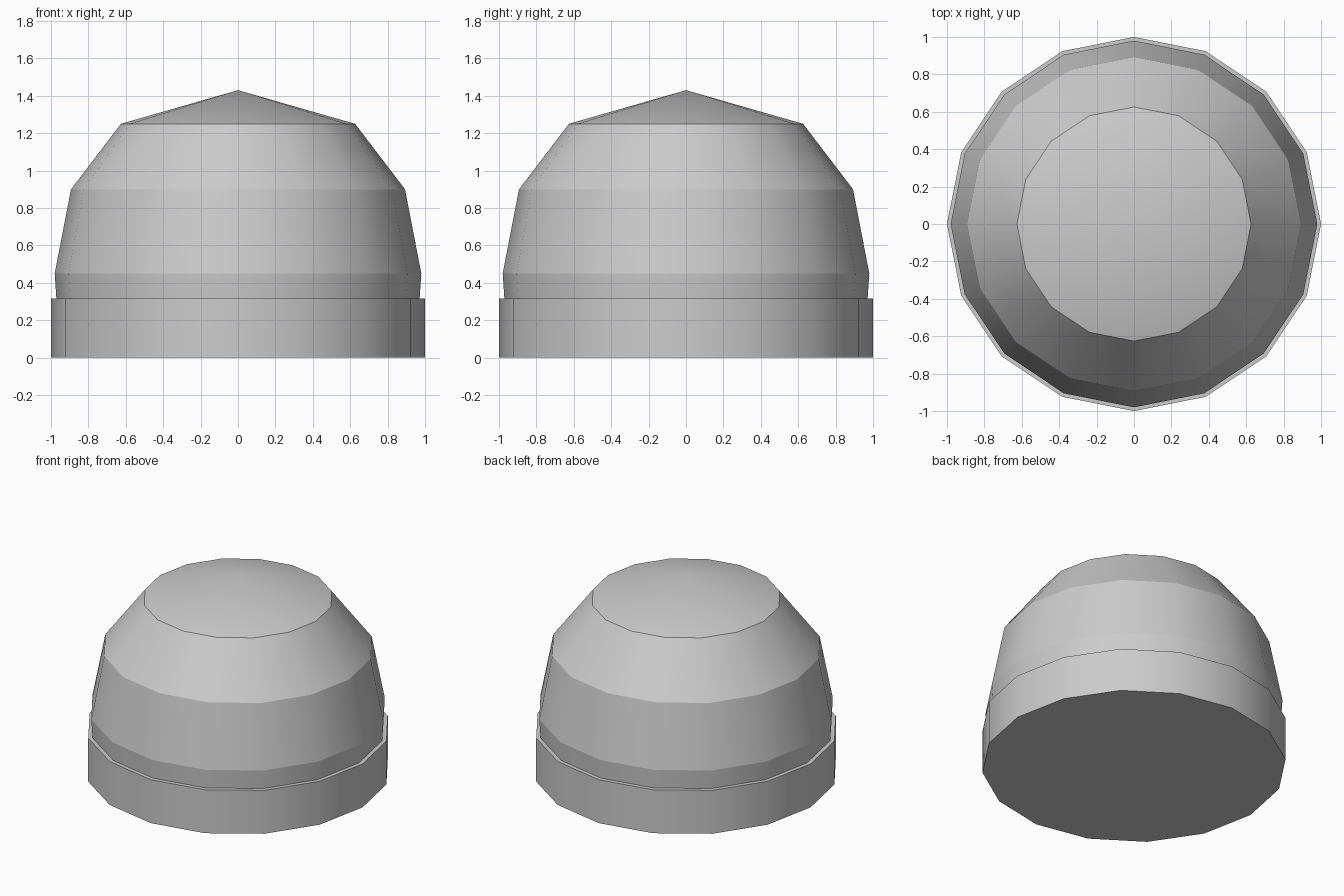
import bpy, bmesh
from math import cos, sin, tau

SIDES = 16

cube = bpy.data.objects.get("Cube")
if cube:
    bpy.data.objects.remove(cube, do_unlink=True)

# One plain grey for every part
grey = bpy.data.materials.new("plain_grey")
grey.use_nodes = True
grey.diffuse_color = (0.6, 0.6, 0.6, 1)
grey.node_tree.nodes["Principled BSDF"].inputs["Base Color"].default_value = (0.6, 0.6, 0.6, 1)


def turned(name, profile):
    """Turn a (radius, height) profile; radius 0 closes to a point.
    Smooth around the axis, crisp between the bands."""
    bm = bmesh.new()
    rings = []
    for r, z in profile:
        n = SIDES if r else 1
        rings.append([bm.verts.new((r * cos(tau * i / SIDES), r * sin(tau * i / SIDES), z))
                      for i in range(n)])
    for low, high in zip(rings, rings[1:]):
        for i in range(SIDES):
            j = (i + 1) % SIDES
            if len(high) == 1:
                bm.faces.new((low[i], low[j], high[0]))
            else:
                bm.faces.new((low[i], low[j], high[j], high[i]))
    # Flat caps on open ends
    bm.faces.new(rings[0][::-1])
    if len(rings[-1]) > 1:
        bm.faces.new(rings[-1])
    bmesh.ops.recalc_face_normals(bm, faces=bm.faces)
    for f in bm.faces:
        f.smooth = True
    for e in bm.edges:
        a, b = e.verts
        e.smooth = abs(a.co.z - b.co.z) > 1e-4
    mesh = bpy.data.meshes.new(name)
    bm.to_mesh(mesh)
    bm.free()
    mesh.materials.append(grey)
    obj = bpy.data.objects.new(name, mesh)
    bpy.context.collection.objects.link(obj)
    return obj


# Straight base band, then the faceted dome with its shallow cone cap
turned("base_ring", [(1.0, 0), (1.0, 0.315)])
turned("dome", [(0.97, 0.3), (0.98, 0.45), (0.893, 0.9), (0.626, 1.25), (0, 1.43)])
